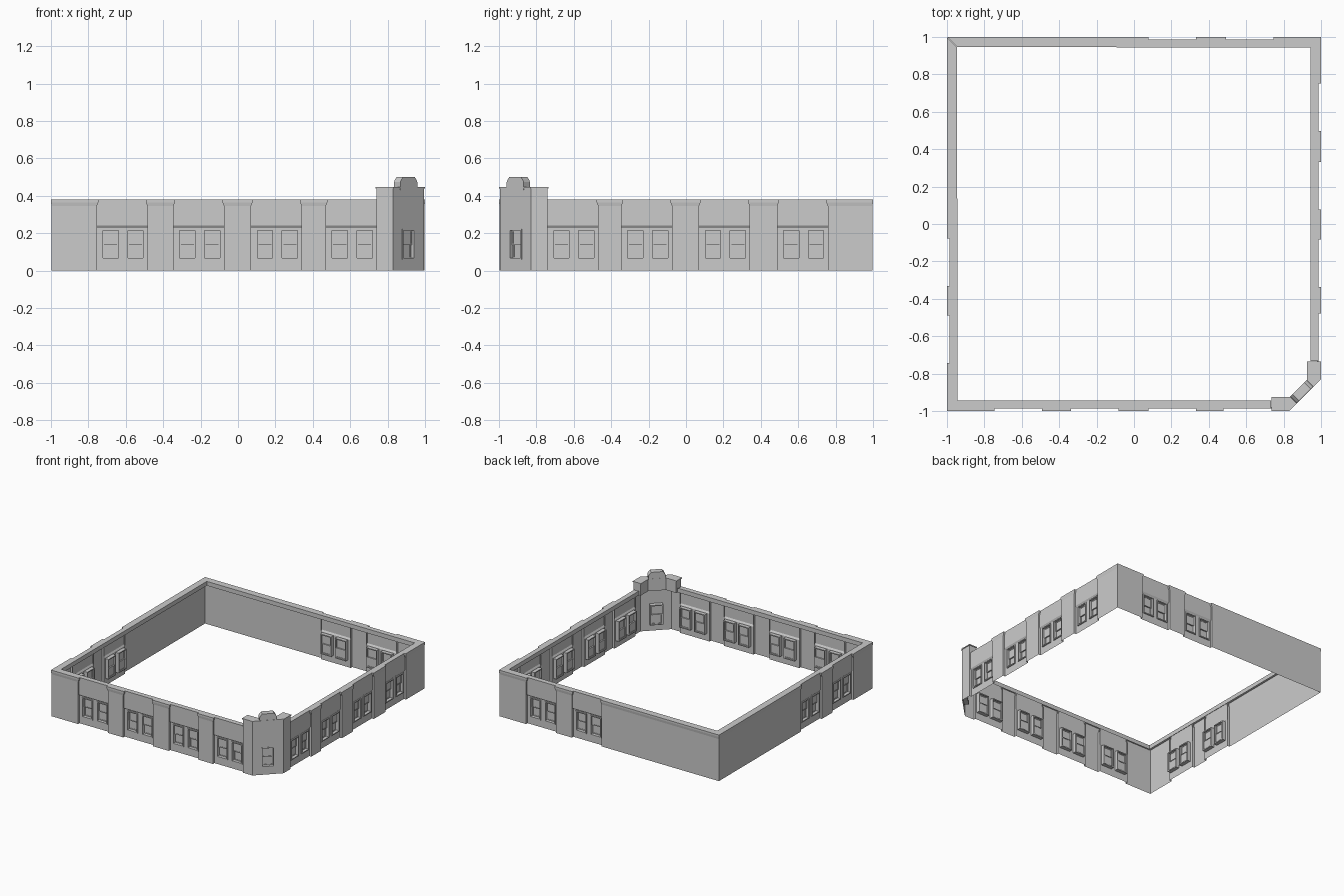
import bpy, bmesh
from math import pi
from mathutils import Matrix, Vector

cube = bpy.data.objects.get("Cube")
if cube:
    bpy.data.objects.remove(cube)

grey = bpy.data.materials.new("plaster_grey")
grey.use_nodes = True
colour = (0.6, 0.6, 0.6, 1)
grey.diffuse_color = colour
grey.node_tree.nodes["Principled BSDF"].inputs["Base Color"].default_value = colour


def finish(name, bm):
    me = bpy.data.meshes.new(name)
    bm.to_mesh(me)
    bm.free()
    me.materials.append(grey)
    ob = bpy.data.objects.new(name, me)
    bpy.context.scene.collection.objects.link(ob)


def offset(pts, dist):
    """Mitred offset of a counter-clockwise outline."""
    out = []
    for i, p in enumerate(pts):
        a = (p - pts[i - 1]).normalized()
        b = (pts[(i + 1) % len(pts)] - p).normalized()
        n1, n2 = Vector((a.y, -a.x)), Vector((b.y, -b.x))
        out.append(p + (n1 + n2) * dist / (1 + n1.dot(n2)))
    return out


def bridge(bm, rings):
    """Closed solid through rings of points."""
    rings = [[bm.verts.new(p) for p in ring] for ring in rings]
    for lo, hi in zip(rings, rings[1:]):
        for i in range(len(lo)):
            j = (i + 1) % len(lo)
            bm.faces.new((lo[i], lo[j], hi[j], hi[i]))
    bm.faces.new(rings[0][::-1])
    bm.faces.new(rings[-1])
    bmesh.ops.recalc_face_normals(bm, faces=bm.faces)


# Wall coordinates: u along the wall, d outward from the centre, z up
def quad(bm, side, *pts):
    bm.faces.new([bm.verts.new(side @ Vector((u, -d, z))) for u, d, z in pts])


def upright(bm, side, u0, u1, d, z0, z1):
    quad(bm, side, (u0, d, z0), (u1, d, z0), (u1, d, z1), (u0, d, z1))


def sheet(bm, side, us, zs, d):
    """Wall sheet with a window opening in every second cell of the middle row."""
    for i in range(len(us) - 1):
        for j in range(len(zs) - 1):
            if not (i % 2 and j == 1):
                upright(bm, side, us[i], us[i + 1], d, zs[j], zs[j + 1])


def box(bm, side, u0, u1, d0, d1, z0, z1):
    size = Matrix.Diagonal((u1 - u0, d1 - d0, z1 - z0, 1))
    mid = Matrix.Translation(((u0 + u1) / 2, -(d0 + d1) / 2, (z0 + z1) / 2))
    bmesh.ops.create_cube(bm, size=1, matrix=side @ mid @ size)


def border(bm, side, u0, u1, d0, d1, z0, z1, w):
    box(bm, side, u0, u0 + w, d0, d1, z0, z1)
    box(bm, side, u1 - w, u1, d0, d1, z0, z1)
    box(bm, side, u0 + w, u1 - w, d0, d1, z0, z0 + w)
    box(bm, side, u0 + w, u1 - w, d0, d1, z1 - w, z1)


def turn(quarters):
    return Matrix.Rotation(quarters * pi / 2, 4, "Z")


OUT, UPPER, LOWER, INNER = 0.997, 0.986, 0.978, 0.945
HALF, TOP, LIP, FLARE = 0.135, 0.38, 0.345, 0.008
SILL, HEAD, WIN = 0.059, 0.223, 0.049
LEVELS = [(0, 0), (0.345, 0), (0.365, FLARE), (TOP, FLARE)]
sides = [("front", turn(0), [-0.62, -0.21, 0.205, 0.605]),
         ("right", turn(1), [-0.605, -0.21, 0.205, 0.623]),
         ("back", turn(2), [-0.62, -0.205]),
         ("left", turn(3), [0.205, 0.615])]


def window_centres(c):
    return c - 0.061, c + 0.072


def pier(bm, side, a, b):
    """Pier from a to b, flared at the top; an end of None is a building corner."""
    def ends(level):
        z, f = level
        d = OUT + f * 0.375
        return (-d if a is None else a - f), (d if b is None else b + f), d, z

    for lo, hi in zip(LEVELS, LEVELS[1:]):
        (a0, b0, d0, z0), (a1, b1, d1, z1) = ends(lo), ends(hi)
        quad(bm, side, (a0, d0, z0), (b0, d0, z0), (b1, d1, z1), (a1, d1, z1))
        if a is not None:
            quad(bm, side, (a0, LOWER, z0), (a0, d0, z0), (a1, d1, z1), (a1, LOWER, z1))
        if b is not None:
            quad(bm, side, (b0, d0, z0), (b0, LOWER, z0), (b1, LOWER, z1), (b1, d1, z1))
    a1, b1, d1, z1 = ends(LEVELS[-1])
    quad(bm, side, (a1, d1, z1), (b1, d1, z1),
         (min(b1, INNER), INNER, z1), (max(a1, -INNER), INNER, z1))


def bay(bm, side, c):
    """Recessed bay: lower sheet with two windows, sloped lintel, upper panel, top."""
    u0, u1 = c - HALF, c + HALF
    us = [u0] + [w + s * WIN for w in window_centres(c) for s in (-1, 1)] + [u1]
    sheet(bm, side, us, [0, SILL, HEAD, 0.228], LOWER)
    quad(bm, side, (u0, LOWER, 0.228), (u1, LOWER, 0.228),
         (u1, UPPER, 0.24), (u0, UPPER, 0.24))
    upright(bm, side, u0, u1, UPPER, 0.24, TOP)
    u0, u1 = u0 + FLARE, u1 - FLARE
    quad(bm, side, (u0, UPPER, TOP), (u1, UPPER, TOP), (u1, INNER, TOP), (u0, INNER, TOP))


# Walls: thin sheets with a coping that turns down inside
for name, side, bays in sides:
    bm = bmesh.new()
    stops = [None] + [c + s * HALF for c in bays for s in (-1, 1)] + [None]
    spans = list(zip(stops[::2], stops[1::2]))
    lip0, lip1 = -INNER, INNER
    if name == "front":
        spans.pop()
        lip1 = 0.74
    if name == "right":
        spans.pop(0)
        lip0 = -0.74
    for a, b in spans:
        pier(bm, side, a, b)
    for c in bays:
        bay(bm, side, c)
    upright(bm, side, lip1, lip0, INNER, LIP, TOP)
    finish(name + "_wall", bm)

# Corner tower: thin lower sheet, then a thick capped band
corner = turn(0.5)
FACE, EDGE, BEND = 0.995, 0.74, 0.828
REACH = (FACE + BEND) / 2 ** 0.5
WIDE = (FACE - BEND) / 2 ** 0.5
bm = bmesh.new()
sheet(bm, corner, [-WIDE, -WIN, WIN, WIDE], [0, SILL, HEAD, LIP], REACH)
for side, s in ((turn(0), 1), (turn(1), -1)):
    upright(bm, side, min(s * EDGE, s * BEND), max(s * EDGE, s * BEND), FACE, 0, LIP)
    e = s * EDGE
    quad(bm, side, (e, LOWER, 0), (e, FACE, 0), (e, FACE, LIP), (e, LOWER, LIP))
finish("corner_tower", bm)

half_plan = [(0.834, -0.93), (EDGE, -0.93), (EDGE, -FACE), (BEND, -FACE)]
plan = [Vector(p) for p in half_plan + [(-y, -x) for x, y in reversed(half_plan)]]
bm = bmesh.new()
bridge(bm, [[(p.x, p.y, z) for p in offset(plan, d)]
            for z, d in ((LIP, 0), (0.44, 0), (0.44, 0.005), (0.447, 0.005))])
finish("corner_tower_band", bm)

# Shaped parapet over the corner
half = [(0.064, 0.43), (0.064, 0.473), (0.057, 0.486), (0.044, 0.5)]
shape = half + [(-u, z) for u, z in reversed(half)]
bm = bmesh.new()
bridge(bm, [[corner @ Vector((u, -d, z)) for u, z in shape] for d in (1.292, 1.243)])
finish("corner_parapet", bm)

# Window frames, sashes and panes
places = [(side, u, 0) for _, side, bays in sides for c in bays for u in window_centres(c)]
places.append((corner, 0, REACH - LOWER - 0.006))
frames, sashes, panes = bmesh.new(), bmesh.new(), bmesh.new()
mid = (SILL + HEAD) / 2
for side, u, d in places:
    border(frames, side, u - WIN, u + WIN, d + 0.948, d + 0.986, SILL, HEAD, 0.008)
    w = WIN - 0.008
    for d0, z0, z1 in ((0.953, SILL + 0.008, mid + 0.003), (0.961, mid - 0.003, HEAD - 0.008)):
        border(sashes, side, u - w, u + w, d + d0, d + d0 + 0.008, z0, z1, 0.006)
        box(panes, side, u - w, u + w, d + d0 + 0.003, d + d0 + 0.005, z0, z1)
finish("window_frames", frames)
finish("window_sashes", sashes)
finish("window_panes", panes)
